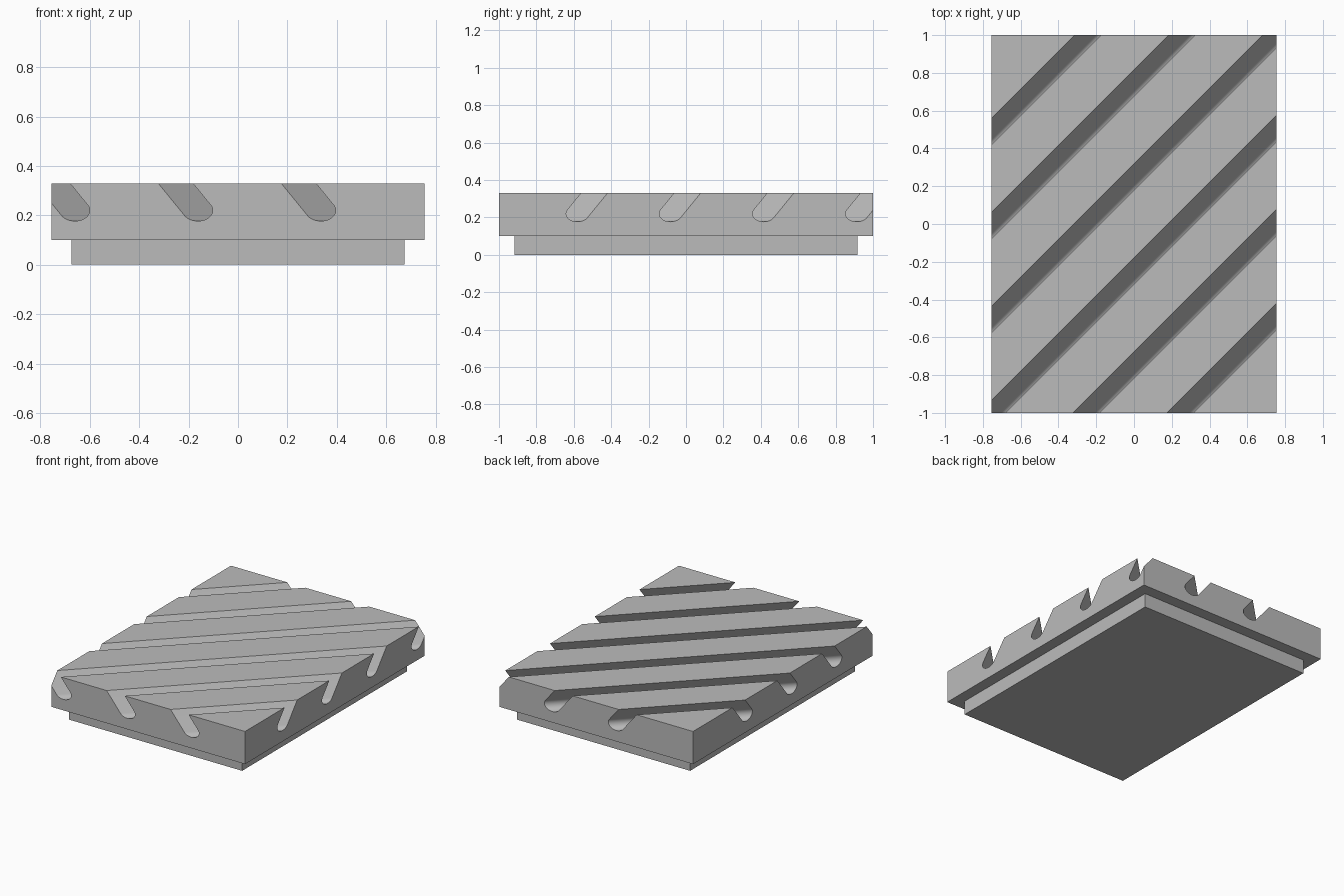
import bpy, bmesh, math
from mathutils import Vector

if "Cube" in bpy.data.objects:
    bpy.data.objects.remove(bpy.data.objects["Cube"])

# Plain grey material
grey = bpy.data.materials.new("plain_grey")
grey.use_nodes = True
colour = (0.5, 0.5, 0.5, 1)
grey.diffuse_color = colour
grey.node_tree.nodes["Principled BSDF"].inputs["Base Color"].default_value = colour


def add_object(name, bm):
    bmesh.ops.recalc_face_normals(bm, faces=bm.faces)
    mesh = bpy.data.meshes.new(name)
    bm.to_mesh(mesh)
    bm.free()
    mesh.materials.append(grey)
    ob = bpy.data.objects.new(name, mesh)
    bpy.context.collection.objects.link(ob)
    return ob


def box(name, half_x, half_y, low, high):
    bm = bmesh.new()
    bmesh.ops.create_cube(bm, size=1)
    for v in bm.verts:
        v.co = (v.co.x * 2 * half_x, v.co.y * 2 * half_y,
                low + (v.co.z + 0.5) * (high - low))
    return add_object(name, bm)


TOP = 0.33
base = box("base_plinth", 0.675, 0.918, 0, 0.1)
slab = box("grooved_slab", 0.755, 1, 0.1, TOP)

# Slanted, round-bottomed slot profile: (across, height) pairs
RADIUS, DEPTH, TILT, STEPS = 0.043, 0.11, math.radians(30), 24
SPACING, COUNT = 0.498, 6
across = Vector((1, -1, 0)).normalized()
along = Vector((1, 1, 0)).normalized()
up = Vector((0, 0, 1))
axis = Vector((-math.sin(TILT), math.cos(TILT)))
side = Vector((math.cos(TILT), math.sin(TILT)))
centre = Vector((DEPTH * math.tan(TILT), TOP - DEPTH))
profile = [centre - side * RADIUS * math.cos(a) - axis * RADIUS * math.sin(a)
           for a in (math.pi * i / STEPS for i in range(STEPS + 1))]
profile += [centre + side * RADIUS + axis * 0.3, centre - side * RADIUS + axis * 0.3]

# Diagonal row of slot cutters
bm = bmesh.new()
for k in range(COUNT):
    offset = (k - (COUNT - 1) / 2) * SPACING / math.sqrt(2)
    ring = [bm.verts.new(across * (p.x + offset) + up * p.y - along * 2) for p in profile]
    face = bm.faces.new(ring)
    result = bmesh.ops.extrude_face_region(bm, geom=[face])
    moved = [g for g in result["geom"] if isinstance(g, bmesh.types.BMVert)]
    bmesh.ops.translate(bm, verts=moved, vec=along * 4)
cutter = add_object("groove_cutter", bm)
cutter.hide_render = True

# Cut the grooves and remove the helper
cut = slab.modifiers.new("grooves", "BOOLEAN")
cut.operation = "DIFFERENCE"
cut.solver = "EXACT"
cut.object = cutter
bpy.ops.object.select_all(action="DESELECT")
slab.select_set(True)
bpy.context.view_layer.objects.active = slab
bpy.ops.object.modifier_apply(modifier=cut.name)
bpy.data.objects.remove(cutter)
bpy.ops.object.shade_smooth_by_angle(angle=math.radians(30))
